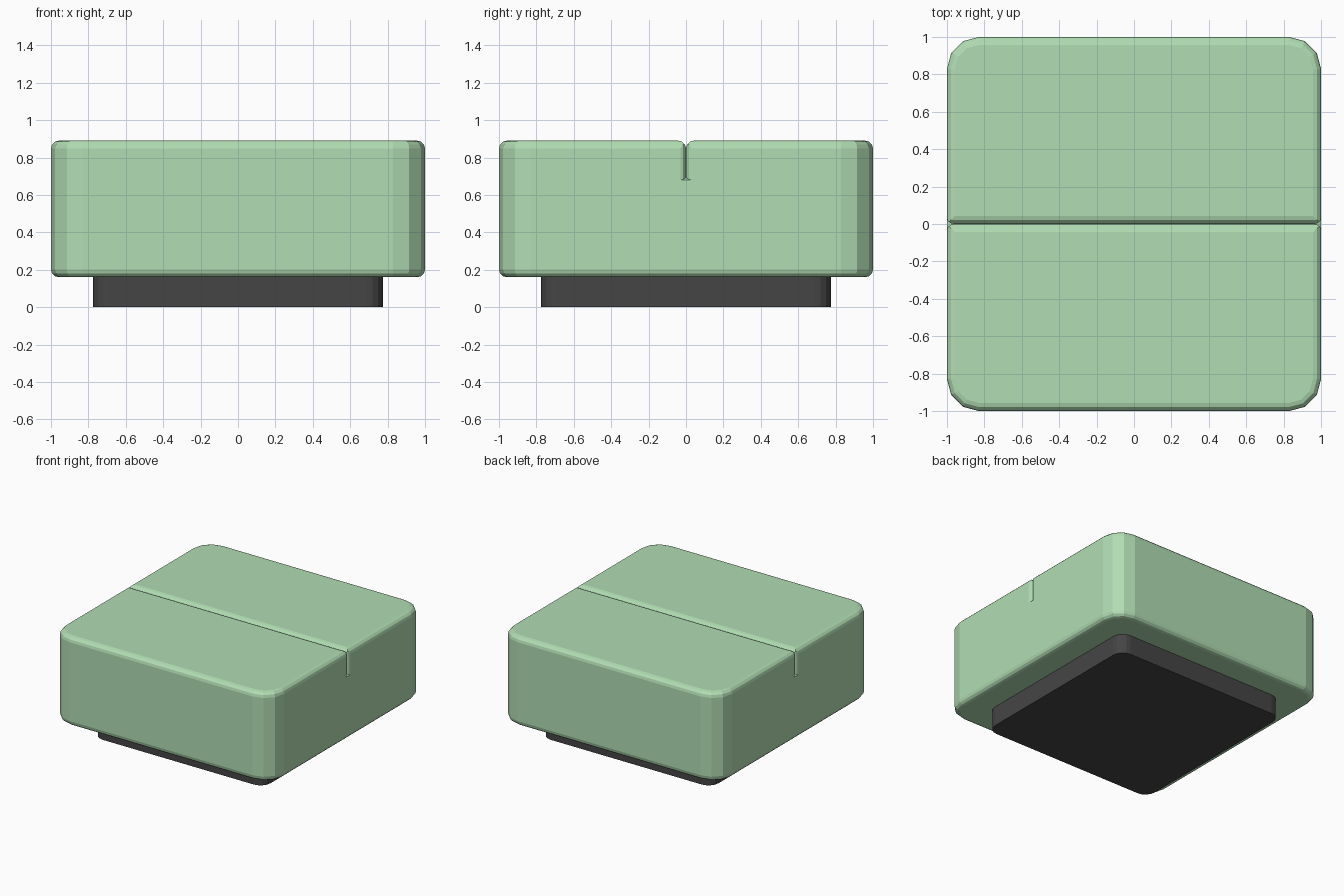
import bpy, bmesh, math

if "Cube" in bpy.data.objects:
    bpy.data.objects.remove(bpy.data.objects["Cube"])

def material(name, rgb):
    m = bpy.data.materials.new(name)
    m.diffuse_color = (*rgb, 1)
    m.use_nodes = True
    m.node_tree.nodes["Principled BSDF"].inputs["Base Color"].default_value = m.diffuse_color
    return m

def make_object(name, bm, mat=None):
    bmesh.ops.recalc_face_normals(bm, faces=bm.faces)
    me = bpy.data.meshes.new(name)
    bm.to_mesh(me)
    bm.free()
    ob = bpy.data.objects.new(name, me)
    bpy.context.collection.objects.link(ob)
    if mat:
        me.materials.append(mat)
    return ob

def rounded_block(name, half, z0, z1, corner, segs, rim, mat):
    """Square block with rounded upright corners and optional rounded rims."""
    bm = bmesh.new()
    bmesh.ops.create_cube(bm, size=2)
    for v in bm.verts:
        v.co = (v.co.x * half, v.co.y * half, z0 if v.co.z < 0 else z1)
    upright = [e for e in bm.edges if abs(e.verts[0].co.z - e.verts[1].co.z) > 1e-4]
    bmesh.ops.bevel(bm, geom=upright, offset=corner, segments=segs,
                    profile=0.5, affect='EDGES')
    if rim:
        rims = [e for e in bm.edges if abs(e.verts[0].co.z - e.verts[1].co.z) < 1e-4]
        bmesh.ops.bevel(bm, geom=rims, offset=rim, segments=3,
                        profile=0.5, affect='EDGES')
    return make_object(name, bm, mat)

def prism(name, ring_a, ring_b):
    bm = bmesh.new()
    a = [bm.verts.new(p) for p in ring_a]
    b = [bm.verts.new(p) for p in ring_b]
    n = len(a)
    bm.faces.new(a)
    bm.faces.new(b)
    for i in range(n):
        bm.faces.new((a[i], a[(i + 1) % n], b[(i + 1) % n], b[i]))
    return make_object(name, bm)

def cusp(width, depth):
    """Two convex roundings meeting in a cusp, as (across, depth below surface)."""
    angles = [math.radians(a) for a in (90, 120, 150, 180)]
    right = [(width * (1 + math.cos(a)), depth * (1 - math.sin(a))) for a in angles]
    left = [(-w, d) for w, d in right[-2::-1]]
    return [(width, -0.1)] + right + left + [(-width, -0.1)]

def cut(target, cutter):
    cutter.hide_render = True
    mod = target.modifiers.new("cut", 'BOOLEAN')
    mod.operation = 'DIFFERENCE'
    mod.solver = 'EXACT'
    mod.object = cutter
    bpy.context.view_layer.objects.active = target
    bpy.ops.object.modifier_apply(modifier=mod.name)
    bpy.data.objects.remove(cutter)

green = material("green_fabric", (0.44, 0.72, 0.45))
dark = material("dark_plinth", (0.06, 0.06, 0.06))

TOP = 0.89

# Plinth and upholstered cushion
rounded_block("plinth", 0.775, 0.0, 0.17, 0.09, 4, 0, dark)
cushion = rounded_block("cushion", 1.0, 0.16, TOP, 0.17, 3, 0.042, green)

# Seam across the top
seam = cusp(0.042, 0.042)
cut(cushion, prism("seam_cutter",
                   [(-1.2, y, TOP - d) for y, d in seam],
                   [(1.2, y, TOP - d) for y, d in seam]))

# Seam running a little way down each side
for s in (-1, 1):
    notch = cusp(0.03, 0.042)
    cut(cushion, prism("notch_cutter",
                       [(s * (1 - d), y, 0.68 + 0.5 * d) for y, d in notch],
                       [(s * (1 - d), y, 1.1) for y, d in notch]))
